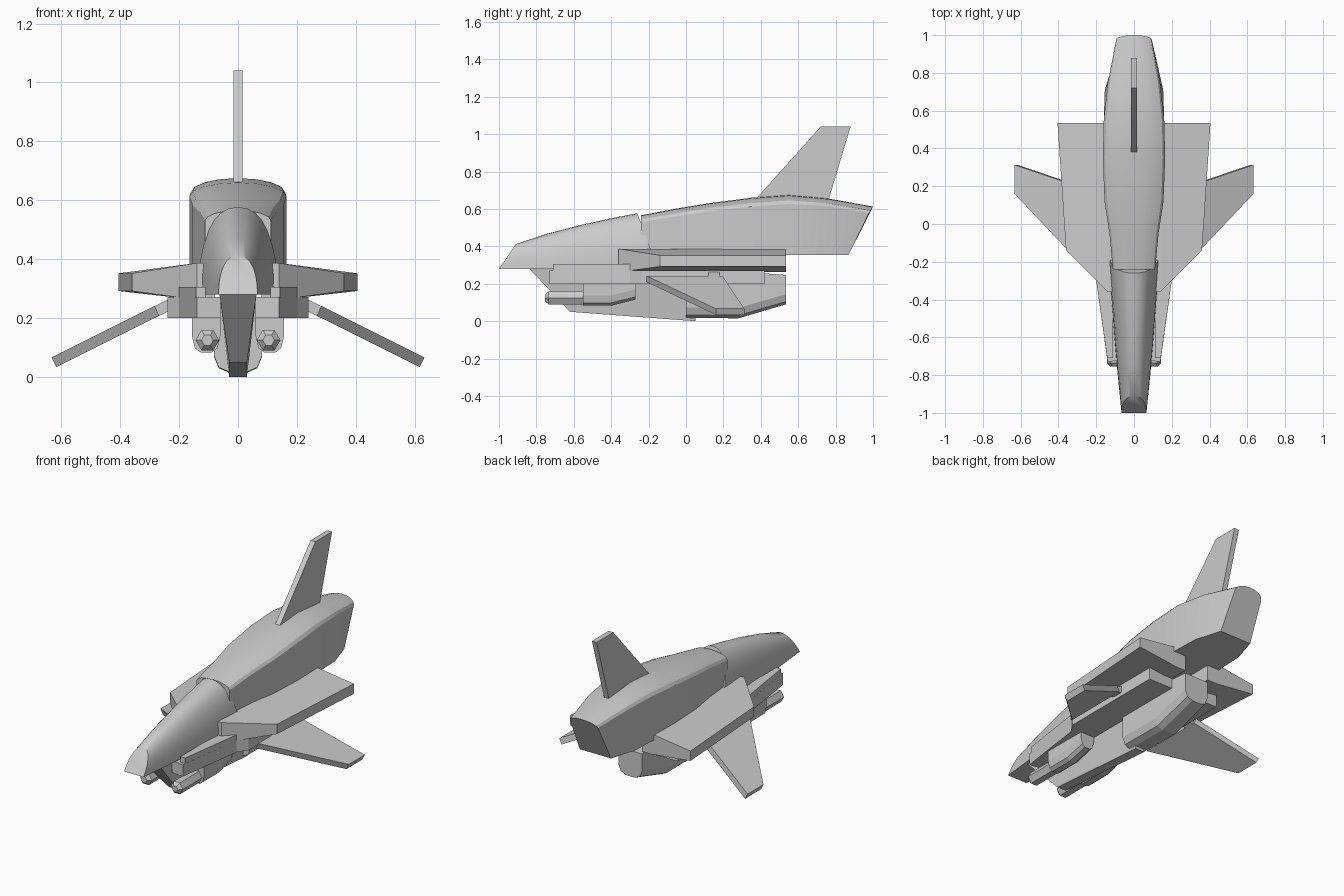
import bpy, bmesh, math

if "Cube" in bpy.data.objects:
    bpy.data.objects.remove(bpy.data.objects["Cube"])


def loft(name, rings, mirror=False, smooth=None):
    """Skin a list of equal-length closed rings and cap both ends."""
    bm = bmesh.new()
    vs = [[bm.verts.new(p) for p in r] for r in rings]
    n = len(rings[0])
    for a, b in zip(vs, vs[1:]):
        for i in range(n):
            j = (i + 1) % n
            bm.faces.new((a[i], a[j], b[j], b[i]))
    bm.faces.new(vs[0])
    bm.faces.new(vs[-1])
    bmesh.ops.recalc_face_normals(bm, faces=bm.faces)
    me = bpy.data.meshes.new(name)
    bm.to_mesh(me)
    bm.free()
    ob = bpy.data.objects.new(name, me)
    bpy.context.collection.objects.link(ob)
    if mirror:
        ob.modifiers.new("mirror", 'MIRROR').use_mirror_merge = False
    if smooth:
        bpy.ops.object.select_all(action='DESELECT')
        ob.select_set(True)
        bpy.context.view_layer.objects.active = ob
        bpy.ops.object.shade_smooth_by_angle(angle=math.radians(smooth))
    return ob


def plate(name, outline, z0, z1, mirror=True):
    """Extrude an xy outline between two heights."""
    return loft(name, [[(x, y, z) for x, y in outline] for z in (z0, z1)], mirror)


def u_ring(cx, y, w, top, bottom):
    """Trough section: flat top, faceted round belly."""
    half = [(w, top), (w, bottom + 0.055), (0.8 * w, bottom + 0.015), (0.38 * w, bottom)]
    pts = half + [(-x, z) for x, z in reversed(half)]
    return [(cx + x, y, z) for x, z in pts]


# Nose and canopy: arched sections, leaning back at the tip and forward at the rear
def arch(y0, y1, w, top, base=0.28, n=16):
    ring = []
    for i in range(n + 1):
        a = math.pi * i / n
        c, s = math.cos(a), math.sin(a)
        t = s ** 0.88
        ring.append((w * math.copysign(abs(c) ** 0.88, c), y0 + (y1 - y0) * t, base + (top - base) * t))
    return ring


loft("nose_canopy", [arch(-1.0, -0.91, 0.066, 0.412),
                     arch(-0.80, -0.74, 0.086, 0.468),
                     arch(-0.58, -0.56, 0.105, 0.515),
                     arch(-0.36, -0.40, 0.122, 0.550),
                     arch(-0.15, -0.26, 0.135, 0.577)], smooth=40)


# Rear fuselage: straight walls under a low curved roof
def hull(y, w, shoulder, top, lean=0.0, n=8):
    ring = [(w * (1.12 if lean else 1), y - lean, 0.355)]
    for i in range(n + 1):
        a = math.pi * i / n
        t = math.sin(a)
        ring.append((w * math.cos(a), y + lean * 0.2 * t, shoulder + (top - shoulder) * t))
    ring.append((-ring[0][0], y - lean, 0.355))
    return ring


loft("rear_fuselage", [hull(-0.24, 0.112, 0.530, 0.566),
                       hull(-0.05, 0.130, 0.560, 0.602),
                       hull(0.12, 0.156, 0.587, 0.630),
                       hull(0.35, 0.165, 0.613, 0.660),
                       hull(0.55, 0.160, 0.627, 0.675),
                       hull(0.75, 0.138, 0.615, 0.656, 0.04),
                       hull(0.978, 0.094, 0.577, 0.613, 0.108)], smooth=25)

# Tail fin
fin = [(0.37, 0.65), (0.72, 1.04), (0.88, 1.04), (0.76, 0.64)]
loft("tail_fin", [[(x, y, z) for y, z in fin] for x in (-0.016, 0.016)])


# Main wings, tapering in thickness to the tip
def wing_ring(xf, yf, xr, z0, z1):
    return [(xf, yf, z0), (xf, yf, z1), (xr, 0.535, z1), (xr, 0.535, z0)]


loft("main_wing", [wing_ring(0.08, -0.36, 0.08, 0.262, 0.387),
                   wing_ring(0.14, -0.36, 0.14, 0.262, 0.387),
                   wing_ring(0.36, -0.14, 0.405, 0.292, 0.352)], mirror=True)

# Side sponsons: long lower slab with a raised front block
plate("side_sponson", [(0.06, -0.72), (0.14, -0.73), (0.20, -0.30), (0.24, -0.24),
                       (0.24, 0.42), (0.06, 0.42)], 0.20, 0.272)
plate("front_block", [(0.11, -0.71), (0.142, -0.71), (0.20, -0.30), (0.11, -0.30)], 0.25, 0.306)

# Keel
loft("keel", [[(-0.063, y0, 0.283), (0.063, y0, 0.283), (0.03, y1, z), (-0.03, y1, z)]
              for y0, y1, z in ((-0.84, -0.62, 0.05), (0.05, 0.05, 0.0))])

# Rear belly engine
loft("belly_engine", [u_ring(0, 0.0, 0.082, 0.265, 0.018),
                      u_ring(0, 0.28, 0.082, 0.265, 0.015),
                      u_ring(0, 0.535, 0.08, 0.247, 0.09)])

# Gun housings and six-sided barrels
loft("gun_housing", [u_ring(0.108, -0.55, 0.048, 0.205, 0.083),
                     u_ring(0.108, -0.40, 0.048, 0.205, 0.083),
                     u_ring(0.108, -0.27, 0.046, 0.205, 0.115)], mirror=True)
loft("gun_barrel", [[(0.104 + r * math.cos(math.tau * i / 6), y, 0.125 + r * math.sin(math.tau * i / 6))
                     for i in range(6)]
                    for y, r in ((-0.755, 0.02), (-0.735, 0.04), (-0.54, 0.04))], mirror=True)


# Drooping lower wings and their hinge stubs
def droop_ring(x, z, y0, y1, dx=0.008, dz=0.0165):
    return [(x - dx, y0, z - dz), (x + dx, y0, z + dz), (x + dx, y1, z + dz), (x - dx, y1, z - dz)]


loft("lower_wing", [droop_ring(0.275, 0.225, -0.21, 0.195),
                    droop_ring(0.625, 0.050, 0.16, 0.313)], mirror=True)
loft("wing_hinge", [droop_ring(0.205, 0.259, 0.12, 0.18),
                    droop_ring(0.29, 0.217, 0.12, 0.18)], mirror=True)
